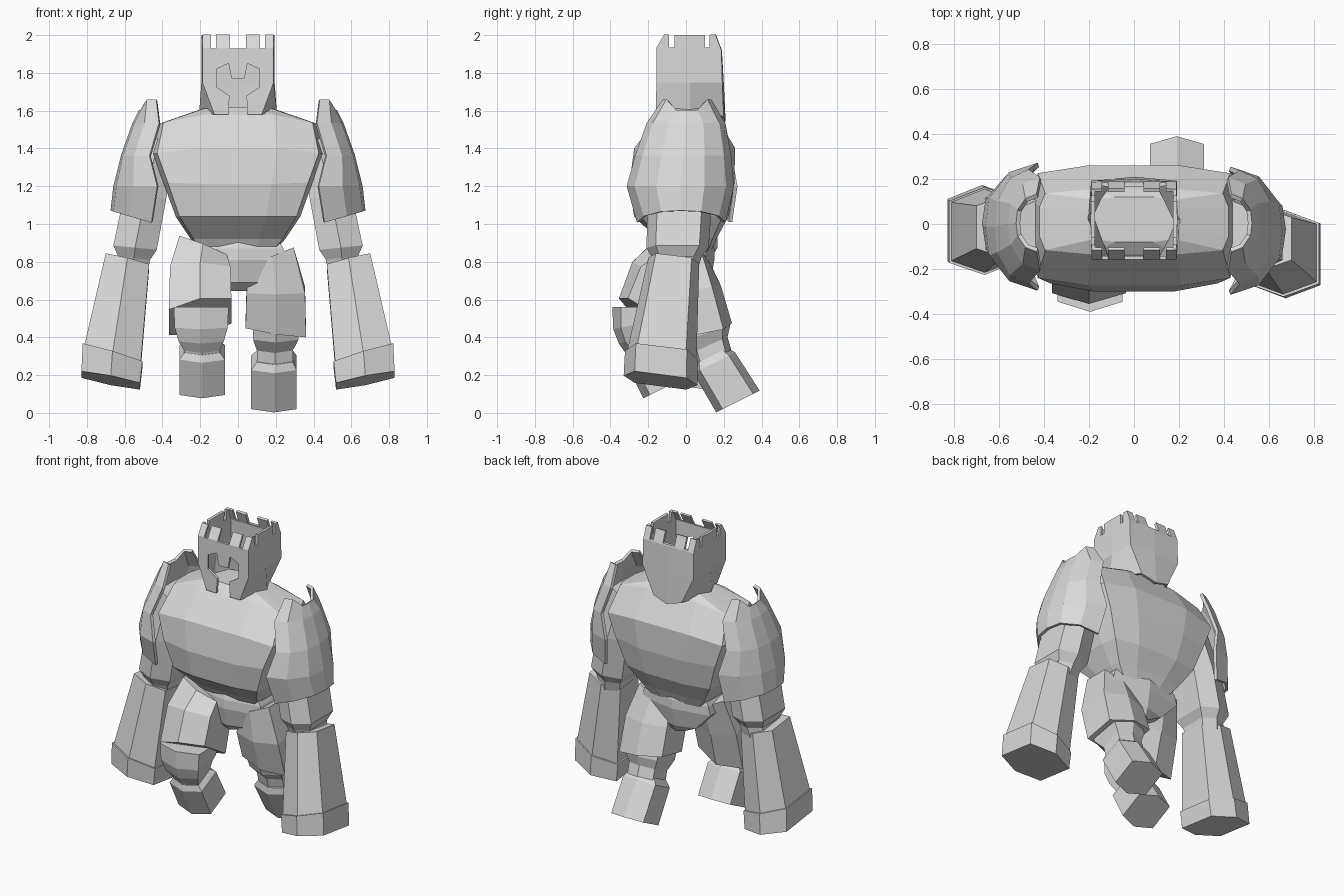
import bpy, bmesh
from mathutils import Vector

if "Cube" in bpy.data.objects:
    bpy.data.objects.remove(bpy.data.objects["Cube"], do_unlink=True)

stone = bpy.data.materials.new("stone_grey")
stone.use_nodes = True
GREY = (0.7, 0.7, 0.7, 1)
stone.diffuse_color = GREY
stone.node_tree.nodes["Principled BSDF"].inputs["Base Color"].default_value = GREY

HEX = [(1, -.7), (1, .7), (0, 1), (-1, .7), (-1, -.7), (0, -1)]
BODY = [(1, -.45), (1, .45), (.94, .87), (.45, 1), (-.45, 1), (-.94, .87),
        (-1, .45), (-1, -.45), (-.94, -.87), (-.45, -1), (.45, -1), (.94, -.87)]
SHOULDER = [(0, -1), (.55, -.85), (.93, -.45), (1, 0), (.93, .45), (.55, .85), (0, 1)]


def skin(name, rows, closed=True, capped=True):
    """Bridge rows of points into a flat-faced mesh object."""
    bm = bmesh.new()
    grid = [[bm.verts.new(p) for p in row] for row in rows]
    n = len(grid[0])
    for a, b in zip(grid, grid[1:]):
        for i in range(n if closed else n - 1):
            j = (i + 1) % n
            bm.faces.new((a[i], a[j], b[j], b[i]))
    if closed and capped:
        bm.faces.new(grid[0])
        bm.faces.new(grid[-1])
    bmesh.ops.recalc_face_normals(bm, faces=bm.faces)
    mesh = bpy.data.meshes.new(name)
    bm.to_mesh(mesh)
    bm.free()
    mesh.materials.append(stone)
    ob = bpy.data.objects.new(name, mesh)
    bpy.context.collection.objects.link(ob)
    return ob


def ring(cx, cy, cz, rx, ry, ty=0, tx=0, outline=HEX):
    """Outline scaled about a centre and tilted by the slopes tx and ty."""
    return [Vector((cx + u * rx, cy + v * ry, cz + u * rx * tx + v * ry * ty))
            for u, v in outline]


def thicken(ob, t):
    mod = ob.modifiers.new("thickness", 'SOLIDIFY')
    mod.thickness = t
    mod.offset = 0


def loft(name, sections):
    return skin(name, [ring(*s) for s in sections])


# Torso, arched across the shoulders
torso_rows = []
for z, w, yc, d, arch in [(1.62, .19, .02, .1, .01), (1.59, .42, .01, .145, .06),
                          (1.41, .455, -.007, .267, .04), (1.21, .395, -.022, .278, -.01),
                          (1.04, .33, -.025, .25, 0), (.92, .25, .005, .155, 0),
                          (.85, .19, .01, .12, 0)]:
    torso_rows.append([p - Vector((0, 0, arch * (abs(p.x) / w) ** 2))
                       for p in ring(0, yc, z, w, d, outline=BODY)])
skin("torso", torso_rows)

# Pelvis wedge between the thighs
loft("pelvis", [(0, 0, .94, .2, .13), (0, 0, .87, .24, .15), (0, 0, .81, .255, .15),
                (0, 0, .69, .14, .13), (0, .01, .645, .045, .1)])

# Helmet: open tapered shell, pointed at the nape
helmet_rows = []
for front, side, back, nape in [
        ((.18, -.11, 2), (.183, .02, 2), (.18, .15, 2), (.15, 2)),
        ((.182, -.15, 1.93), (.183, .02, 1.93), (.182, .18, 1.92), (.18, 1.92)),
        ((.182, -.15, 1.75), (.184, .02, 1.75), (.183, .185, 1.75), (.19, 1.75)),
        ((.12, -.15, 1.58), (.195, .02, 1.6), (.1, .19, 1.57), (.2, 1.54))]:
    half = [Vector(front), Vector(side), Vector(back)]
    other = [Vector((-p.x, p.y, p.z)) for p in reversed(half)]
    helmet_rows.append(half + [Vector((0,) + nape)] + other)
helmet = skin("helmet", helmet_rows, capped=False)
thicken(helmet, .02)


def box(x0, x1, y0, y1, z0, z1):
    base = [(x0, y0), (x1, y0), (x1, y1), (x0, y1)]
    return skin("cutter", [[(x, y, z) for x, y in base] for z in (z0, z1)])


# Face opening and battlement slots cut into the helmet
half = [(.035, 1.77), (.05, 1.85), (.115, 1.82), (.115, 1.725), (.045, 1.68), (.055, 1.5)]
face = half + [(-x, z) for x, z in reversed(half)]
cutters = [skin("cutter", [[(x, y, z) for x, z in face] for y in (-.4, -.02)])]
for x0, x1 in [(-.143, -.116), (-.043, .043), (.116, .143)]:
    cutters.append(box(x0, x1, -.5, .5, 1.93, 2.1))
for y0, y1 in [(-.09, -.06), (.1, .125)]:
    cutters.append(box(-.5, .5, y0, y1, 1.935, 2.1))
for cutter in cutters:
    mod = helmet.modifiers.new("cut", 'BOOLEAN')
    mod.operation = 'DIFFERENCE'
    mod.solver = 'EXACT'
    mod.object = cutter
    cutter.hide_render = True
bpy.context.view_layer.update()
finished = bpy.data.meshes.new_from_object(
    helmet.evaluated_get(bpy.context.evaluated_depsgraph_get()))
helmet.modifiers.clear()
helmet.data = finished
for cutter in cutters:
    bpy.data.objects.remove(cutter, do_unlink=True)


# Arms: mirrored, with the right one swung further back
def arm(side, s, swing):
    def place(rows):
        return [[Vector((s * p.x, p.y + swing * max(0, 1.4 - p.z), p.z)) for p in row]
                for row in rows]

    def part(name, sections):
        skin(side + name, place([ring(*c) for c in sections]))

    part("_arm", [(.42, -.02, 1.45, .09, .13, 0, .15), (.49, -.03, 1.15, .11, .17, 0, .15),
                  (.545, -.045, .875, .115, .165, 0, .1), (.55, -.05, .82, .085, .13, 0, .1),
                  (.565, -.05, .75, .085, .11, 0, .1)])
    part("_gauntlet", [(.585, -.065, .805, .115, .135, -.12, .25),
                       (.665, -.13, .29, .15, .185, -.12, .3)])
    part("_fist", [(.664, -.13, .305, .158, .193, -.12, .3),
                   (.674, -.135, .172, .155, .195, -.13, .2)])
    # Shoulder plate wrapped round the outside
    rows = [ring(*c, outline=SHOULDER) for c in [
        (.43, .005, 1.6, .085, .12), (.415, 0, 1.53, .135, .2),
        (.465, -.015, 1.36, .145, .245), (.425, -.03, 1.2, .225, .275),
        (.455, -.025, 1.05, .21, .225)]]
    for p, (u, v) in zip(rows[0], SHOULDER):
        p.z += .055 * (abs(v) > .5)
    for p, (u, v) in zip(rows[-1], SHOULDER):
        p.z += .06 * u - .04
    thicken(skin(side + "_shoulder_plate", place(rows), closed=False), .02)


arm("left", 1, 0)
arm("right", -1, .09)

# Left leg, stepping back: armoured thigh, shin and foot
loft("left_thigh", [(.18, -.01, .83, .115, .12, 0, .4), (.2, .03, .65, .155, .155, .15),
                    (.2, .093, .445, .16, .15, .2, -.15)])
loft("left_shin", [(.2, .075, .5, .12, .14, .3), (.2, .1, .42, .12, .135, .35),
                   (.195, .125, .36, .095, .095, .45), (.195, .155, .25, .095, .095, .5)])
loft("left_foot", [(.195, .132, .3, .095, .09, .5), (.19, .15, .265, .12, .11, .5),
                   (.19, .275, .06, .12, .115, .5)])

# Right leg, knee raised forward
loft("right_thigh", [(-.185, -.05, .87, .125, .13, -.2, -.4), (-.2, -.13, .72, .16, .155, -.5),
                     (-.2, -.195, .51, .165, .16, -.6, .18)])
loft("right_shin", [(-.195, -.24, .56, .145, .15, 0), (-.195, -.25, .47, .14, .135, .2),
                    (-.195, -.245, .41, .12, .11, .4), (-.19, -.225, .36, .095, .095, .45),
                    (-.19, -.19, .29, .095, .095, .5)])
loft("right_foot", [(-.19, -.225, .35, .095, .09, .5), (-.19, -.21, .32, .12, .11, .5),
                    (-.19, -.11, .135, .12, .115, .5)])
